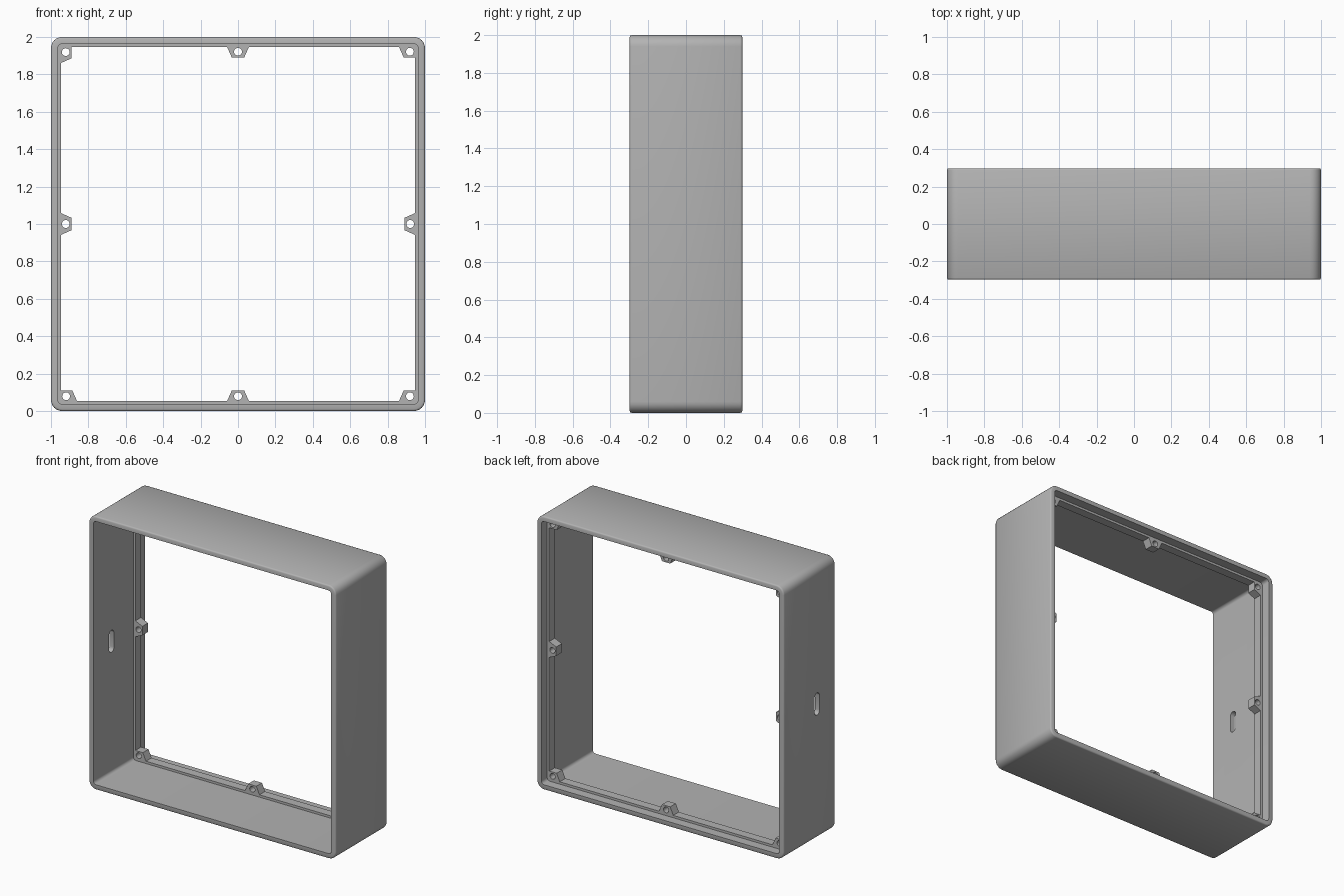
import bpy
import bmesh
from math import sin, cos, pi, radians

cube = bpy.data.objects.get("Cube")
if cube:
    bpy.data.objects.remove(cube, do_unlink=True)

DEPTH = 0.298      # half depth of the frame
WALL = 0.963       # half width of the opening inside the wall
LIP = 0.946        # half width of the opening inside the lip
LIP_FRONT, LIP_BACK = 0.165, 0.23
EDGE = 0.01        # rounding of the outer rims

grey = bpy.data.materials.new("matte grey")
grey.use_nodes = True
GREY = (0.45, 0.45, 0.45, 1)
grey.diffuse_color = GREY
grey.node_tree.nodes["Principled BSDF"].inputs["Base Color"].default_value = GREY


def add_object(name, data):
    obj = bpy.data.objects.new(name, data)
    bpy.context.collection.objects.link(obj)
    return obj


def mesh_object(name, bm):
    bmesh.ops.recalc_face_normals(bm, faces=bm.faces)
    mesh = bpy.data.meshes.new(name)
    bm.to_mesh(mesh)
    bm.free()
    return add_object(name, mesh)


def select_only(obj):
    bpy.ops.object.select_all(action="DESELECT")
    obj.select_set(True)
    bpy.context.view_layer.objects.active = obj


def rounded_square(half, radius, steps=6):
    c = half - radius
    points = []
    for quarter, (sx, sz) in enumerate([(1, 1), (-1, 1), (-1, -1), (1, -1)]):
        for i in range(steps + 1):
            a = (quarter + i / steps) * pi / 2
            points.append((sx * c + radius * cos(a), sz * c + radius * sin(a)))
    return points


# Frame: one wall section swept around a rounded square
soft = EDGE * 0.3
section = [(1 - EDGE, -DEPTH), (1 - soft, -DEPTH + soft), (1, -DEPTH + EDGE),
           (1, DEPTH - EDGE), (1 - soft, DEPTH - soft), (1 - EDGE, DEPTH),
           (WALL, DEPTH), (WALL, LIP_BACK), (LIP, LIP_BACK),
           (LIP, LIP_FRONT), (WALL, LIP_FRONT), (WALL, -DEPTH)]
bm = bmesh.new()
rings = []
for half, y in section:
    radius = max(half - 0.96, 0) + (0.02 if half >= WALL else 0.008)
    rings.append([bm.verts.new((x, y, 1 + z)) for x, z in rounded_square(half, radius)])
for k, ring in enumerate(rings):
    following = rings[(k + 1) % len(rings)]
    n = len(ring)
    for i in range(n):
        j = (i + 1) % n
        bm.faces.new((ring[i], ring[j], following[j], following[i]))
frame = mesh_object("frame", bm)
frame.data.materials.append(grey)

# Rounded cable slot through the right wall
bm = bmesh.new()
outline = []
for i in range(18):
    a = pi * (i if i < 9 else i - 1) / 8
    a = pi * i / 8 if i < 9 else pi + pi * (i - 9) / 8
    offset = 0.053 if i < 9 else -0.053
    outline.append(bm.verts.new((-1.1, -0.087 + 0.028 * cos(a), 1 + offset + 0.028 * sin(a))))
cap = bm.faces.new(outline)
pushed = bmesh.ops.extrude_face_region(bm, geom=[cap])["geom"]
bmesh.ops.translate(bm, vec=(0.2, 0, 0),
                    verts=[v for v in pushed if isinstance(v, bmesh.types.BMVert)])
cutter = mesh_object("slot_cutter", bm)
cutter.hide_render = True
cut = frame.modifiers.new("slot", "BOOLEAN")
cut.object = cutter
cut.operation = "DIFFERENCE"
cut.solver = "EXACT"
select_only(frame)
bpy.ops.object.modifier_apply(modifier=cut.name)
bpy.data.objects.remove(cutter, do_unlink=True)
bpy.ops.object.shade_smooth_by_angle(angle=radians(50))


# Screw bosses: tapered tabs with a hole, standing on the lip
def screw_boss(name, along, turn):
    tab = [(along - 0.06, -0.95), (along + 0.06, -0.95),
           (along + 0.033, -0.89), (along - 0.033, -0.89)]
    hole = [(along + 0.021 * cos(i * pi / 10), -0.921 + 0.021 * sin(i * pi / 10))
            for i in range(20)]
    curve = bpy.data.curves.new(name, "CURVE")
    curve.dimensions = "2D"
    curve.fill_mode = "BOTH"
    curve.extrude = (LIP_BACK - LIP_FRONT) / 2
    c, s = cos(turn), sin(turn)
    for outline in (tab, hole):
        spline = curve.splines.new("POLY")
        spline.points.add(len(outline) - 1)
        spline.use_cyclic_u = True
        for point, (u, w) in zip(spline.points, outline):
            point.co = (u * c - w * s, u * s + w * c, 0, 1)
    boss = add_object(name, curve)
    boss.rotation_euler = (pi / 2, 0, 0)
    boss.location = (0, (LIP_FRONT + LIP_BACK) / 2, 1)
    curve.materials.append(grey)
    select_only(boss)
    bpy.ops.object.convert(target="MESH")
    bpy.ops.object.shade_smooth_by_angle(angle=radians(30))


CORNER = 0.919
for name, along, turn in [
        ("bottom_boss", 0, 0), ("bottom_right_boss", -CORNER, 0),
        ("bottom_left_boss", CORNER, 0), ("left_boss", 0, pi / 2),
        ("top_boss", 0, pi), ("top_left_boss", -CORNER, pi),
        ("right_boss", 0, -pi / 2), ("top_right_boss", -CORNER, -pi / 2)]:
    screw_boss(name, along, turn)
